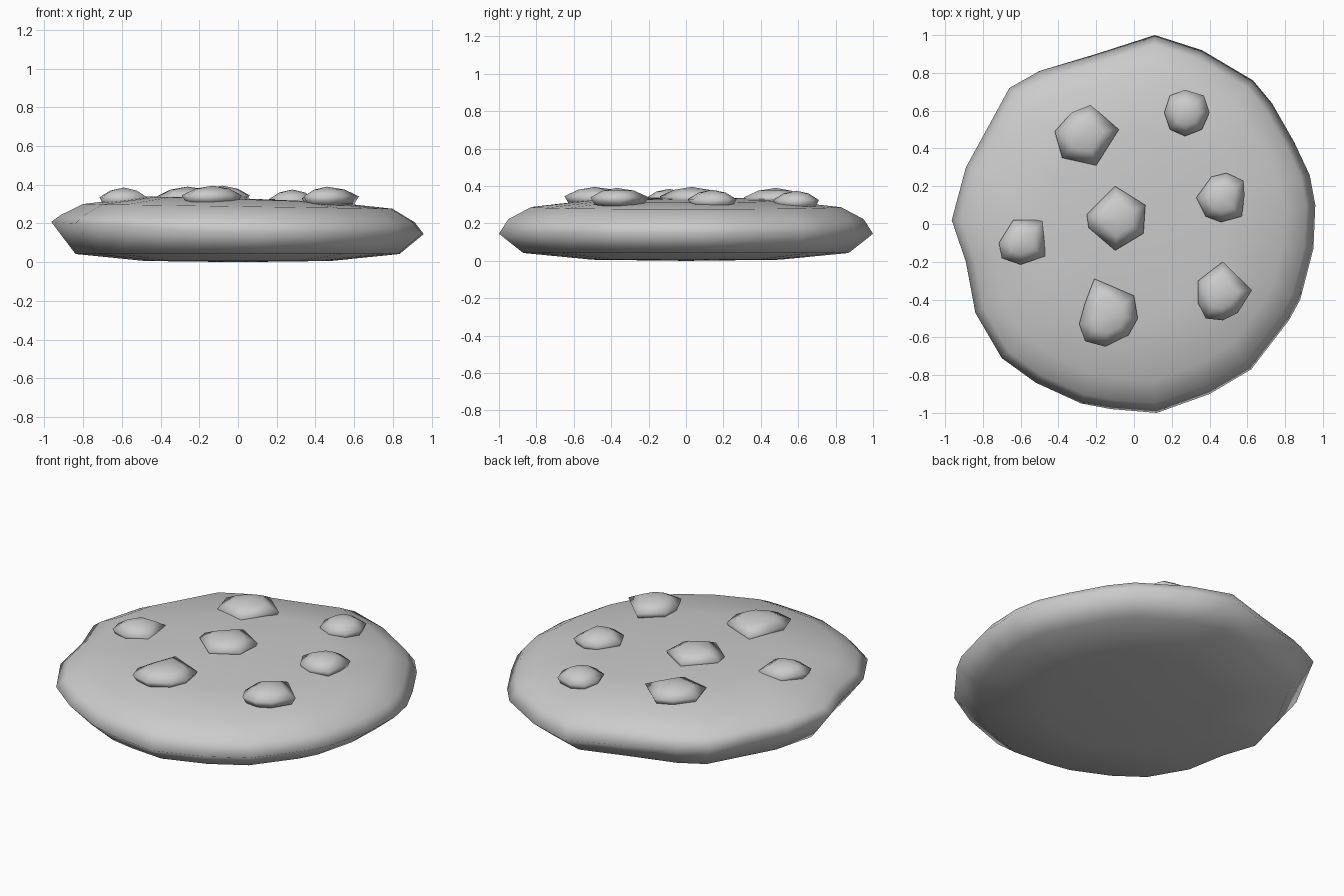
import bpy
from mathutils import Vector

if "Cube" in bpy.data.objects:
    bpy.data.objects.remove(bpy.data.objects["Cube"], do_unlink=True)

grey = bpy.data.materials.new("plain grey")
grey.use_nodes = True
grey.diffuse_color = (0.6, 0.6, 0.6, 1)
grey.node_tree.nodes["Principled BSDF"].inputs["Base Color"].default_value = (0.6, 0.6, 0.6, 1)


def build(name, rings, bottom, top):
    """Loft closed rings from bottom to top and close both ends with a pole."""
    n = len(rings[0])
    verts = [point for ring in rings for point in ring] + [bottom, top]
    low, high = len(verts) - 2, len(verts) - 1
    last = (len(rings) - 1) * n
    faces = []
    for i in range(n):
        j = (i + 1) % n
        faces.append((low, j, i))
        faces.append((high, last + i, last + j))
        for base in range(0, last, n):
            faces.append((base + i, base + j, base + n + j, base + n + i))
    mesh = bpy.data.meshes.new(name)
    mesh.from_pydata(verts, [], faces)
    mesh.materials.append(grey)
    mesh.shade_smooth()
    obj = bpy.data.objects.new(name, mesh)
    bpy.context.collection.objects.link(obj)
    return obj


def ring_of(outline, centre, scale, height):
    """Scale an outline about a centre; height is a function of x and y."""
    cx, cy = centre
    points = [(cx + (x - cx) * scale, cy + (y - cy) * scale) for x, y in outline]
    return [(x, y, height(x, y)) for x, y in points]


# Biscuit: uneven disc with a sharp rim and a gently domed top
rim = [(.11, 1), (-.2, .9), (-.5, .81), (-.66, .72), (-.78, .5), (-.89, .3), (-.965, .02),
       (-.89, -.2), (-.84, -.47), (-.7, -.71), (-.52, -.84), (-.28, -.95), (-.12, -.98),
       (.12, -1), (.4, -.9), (.62, -.77), (.82, -.51), (.88, -.4), (.95, -.13),
       (.96, .1), (.93, .26), (.85, .43), (.73, .64), (.63, .76), (.36, .92)]


def flat(z, tilt=0.0):
    return lambda x, y: z - tilt * x


def rim_height(x, y):
    return 0.145 + 0.065 * max(0, -x)


profile = [(0.5, flat(0.006)), (0.87, flat(0.042)), (1, rim_height),
           (0.95, flat(0.225, 0.02)), (0.83, flat(0.288, 0.015)), (0.5, flat(0.325, 0.03))]
build("biscuit", [ring_of(rim, (0, 0), s, h) for s, h in profile], (0, 0, 0), (0, 0, 0.33))

# Chips: irregular pebbles, each with an outline and a peak
chips = {
    "back_right_chip": ((-.26, .48, .39), [
        (-.42, .49), (-.38, .35), (-.2, .31), (-.08, .5), (-.23, .63), (-.33, .59)]),
    "back_left_chip": ((.28, .59, .375), [
        (.16, .59), (.19, .5), (.27, .465), (.36, .5), (.4, .59), (.37, .68), (.27, .71), (.19, .68)]),
    "centre_chip": ((-.08, .03, .395), [
        (-.25, .05), (-.24, -.02), (-.1, -.14), (.05, -.05), (.06, .1), (-.1, .2)]),
    "left_chip": ((.47, .14, .38), [
        (.33, .14), (.38, .04), (.46, .01), (.57, .04), (.585, .15), (.58, .23), (.49, .27), (.41, .25)]),
    "right_chip": ((-.59, -.09, .385), [
        (-.715, -.1), (-.7, -.18), (-.6, -.215), (-.47, -.17), (-.48, .02), (-.64, .02)]),
    "front_chip": ((-.13, -.49, .395), [
        (-.29, -.53), (-.26, -.62), (-.15, -.65), (-.03, -.59), (.02, -.5), (0, -.38),
        (-.21, -.29), (-.26, -.42)]),
    "front_left_chip": ((.46, -.37, .39), [
        (.34, -.42), (.38, -.5), (.47, -.51), (.55, -.47), (.625, -.35), (.47, -.2), (.34, -.3)]),
}
for name, (peak, outline) in chips.items():
    x, y, z = peak
    levels = [(0.85, z - 0.09), (1, z - 0.05), (0.55, z - 0.015)]
    build(name, [ring_of(outline, (x, y), s, flat(h)) for s, h in levels],
          (x, y, z - 0.11), Vector(peak))
